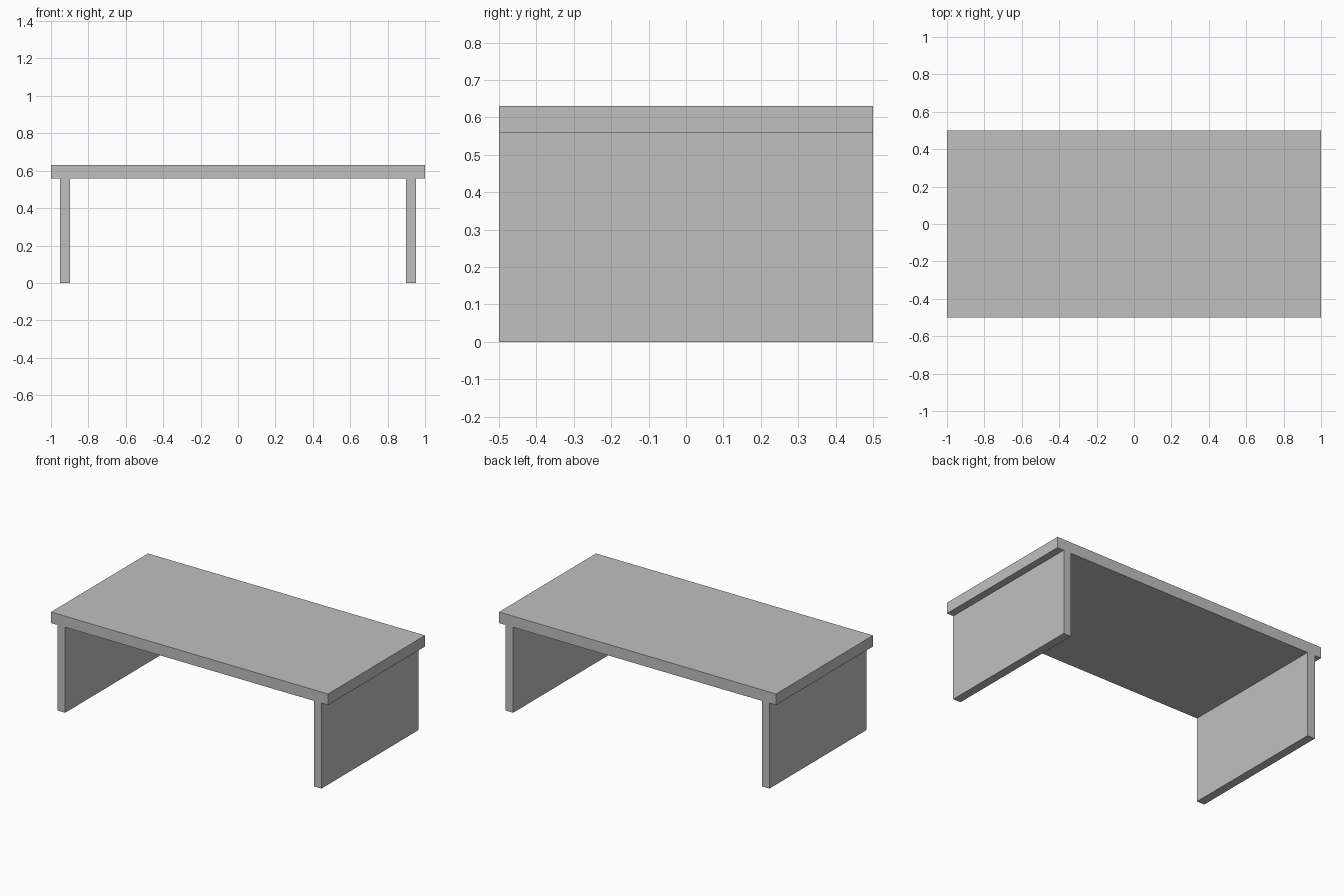
import bpy

# Remove the default object
default = bpy.data.objects.get("Cube")
if default:
    bpy.data.objects.remove(default, do_unlink=True)

LENGTH, DEPTH, HEIGHT = 2.0, 1.0, 0.63
TOP_THICK, LEG_THICK, LEG_X = 0.072, 0.055, 0.925

grey = bpy.data.materials.new("plain grey")
grey.use_nodes = True
colour = (0.53, 0.53, 0.53, 1)
grey.diffuse_color = colour
grey.node_tree.nodes["Principled BSDF"].inputs["Base Color"].default_value = colour


def add_board(name, size, centre):
    """Sharp-edged rectangular board."""
    bpy.ops.mesh.primitive_cube_add(size=1, location=centre)
    board = bpy.context.object
    board.name = name
    board.scale = size
    bpy.ops.object.transform_apply(location=False, rotation=False, scale=True)
    board.data.materials.append(grey)
    return board


# Table top
add_board("table_top", (LENGTH, DEPTH, TOP_THICK), (0, 0, HEIGHT - TOP_THICK / 2))

# Full-depth panel legs, set in from each end
leg_height = HEIGHT - TOP_THICK
for side, sign in (("left", 1), ("right", -1)):
    add_board(side + "_panel_leg", (LEG_THICK, DEPTH, leg_height),
              (sign * LEG_X, 0, leg_height / 2))
